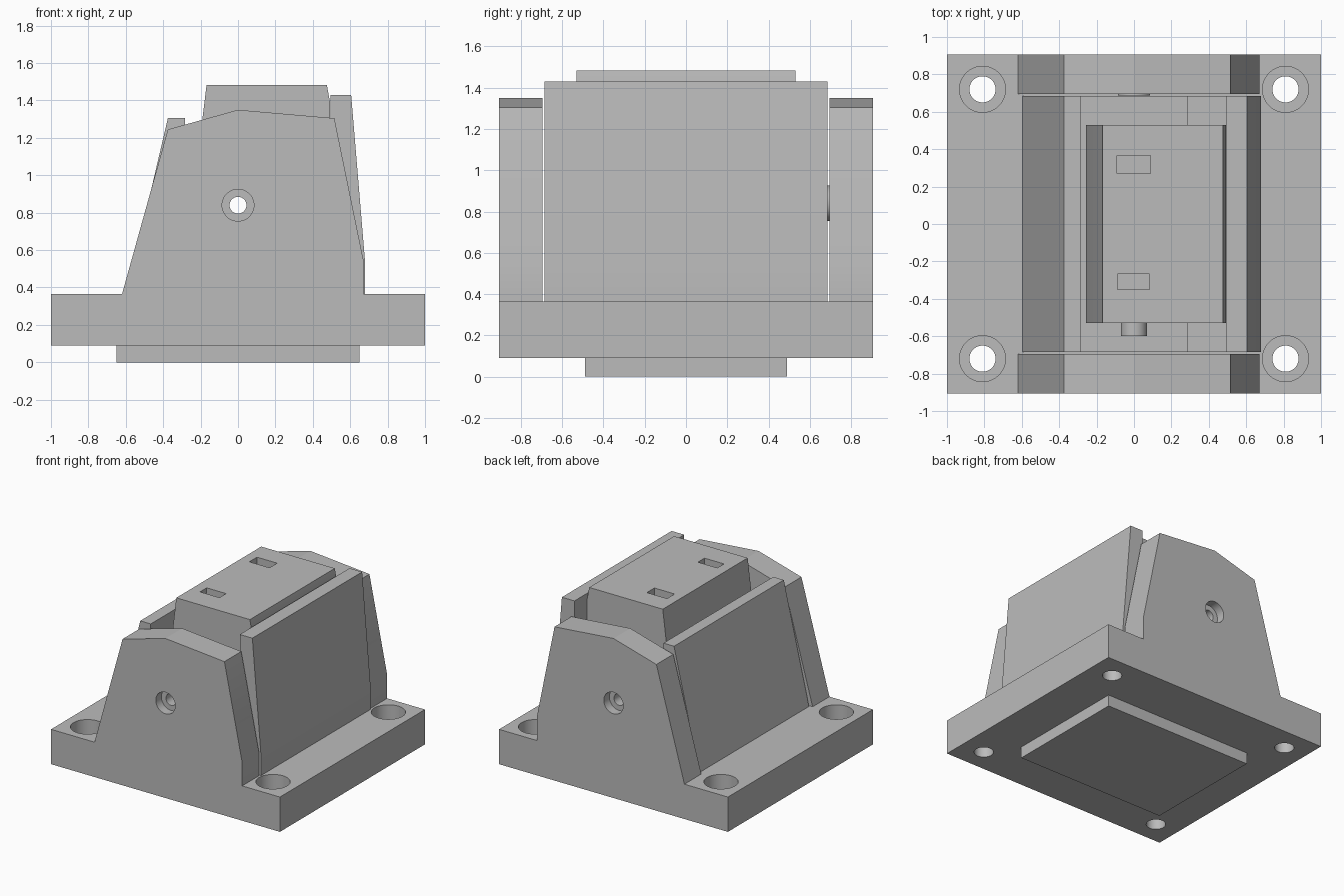
import bpy, bmesh
from math import pi, radians
from mathutils import Matrix

old = bpy.data.objects.get("Cube")
if old:
    bpy.data.objects.remove(old)

grey = bpy.data.materials.new("plain grey")
grey.use_nodes = True
colour = (0.5, 0.5, 0.5, 1)
grey.diffuse_color = colour
grey.node_tree.nodes["Principled BSDF"].inputs["Base Color"].default_value = colour


def finish(name, bm):
    bmesh.ops.recalc_face_normals(bm, faces=bm.faces)
    mesh = bpy.data.meshes.new(name)
    bm.to_mesh(mesh)
    bm.free()
    mesh.materials.append(grey)
    ob = bpy.data.objects.new(name, mesh)
    bpy.context.collection.objects.link(ob)
    return ob


def prism(name, profile, y0, y1):
    """Extrude an (x, z) outline from y0 to y1."""
    bm = bmesh.new()
    face = bm.faces.new([bm.verts.new((x, y0, z)) for x, z in profile])
    new = bmesh.ops.extrude_face_region(bm, geom=[face])["geom"]
    verts = [v for v in new if isinstance(v, bmesh.types.BMVert)]
    bmesh.ops.translate(bm, verts=verts, vec=(0, y1 - y0, 0))
    return finish(name, bm)


def box(name, x0, x1, y0, y1, z0, z1):
    return prism(name, [(x0, z0), (x1, z0), (x1, z1), (x0, z1)], y0, y1)


def cylinder(name, radius, start, end, axis, a, b):
    """Cylinder from start to end along 'Y' (at x, z) or 'Z' (at x, y)."""
    bm = bmesh.new()
    bmesh.ops.create_cone(bm, cap_ends=True, segments=48, radius1=radius,
                          radius2=radius, depth=end - start)
    mid = (start + end) / 2
    if axis == "Y":
        m = Matrix.Translation((a, mid, b)) @ Matrix.Rotation(pi / 2, 4, "X")
    else:
        m = Matrix.Translation((a, b, mid))
    bmesh.ops.transform(bm, matrix=m, verts=bm.verts)
    return finish(name, bm)


def combine(target, others, operation):
    """Apply a boolean with each helper, then discard the helper."""
    bpy.context.view_layer.objects.active = target
    for other in others:
        mod = target.modifiers.new("combine", "BOOLEAN")
        mod.operation = operation
        mod.solver = "EXACT"
        mod.object = other
        bpy.ops.object.modifier_apply(modifier=mod.name)
        bpy.data.objects.remove(other)


# Housing: base plate, underside pad and the two end cheeks
PIN_Z = 0.84
CHEEK_IN, CHEEK_OUT = 0.695, 0.905
housing = box("housing", -1, 1, -CHEEK_OUT, CHEEK_OUT, 0.09, 0.365)
cheek = [(-0.62, 0.2), (-0.62, 0.365), (-0.375, 1.245), (0, 1.35),
         (0.515, 1.305), (0.67, 0.55), (0.67, 0.2)]
combine(housing, [
    prism("front_cheek", cheek, -CHEEK_OUT, -CHEEK_IN),
    prism("back_cheek", cheek, CHEEK_IN, CHEEK_OUT),
    box("pad", -0.65, 0.65, -0.49, 0.49, 0, 0.2),
], "UNION")

# Counterbored mounting holes and pivot holes
cutters = []
for sx in (-1, 1):
    for sy in (-1, 1):
        cutters.append(cylinder("bolt_hole", 0.07, -0.1, 0.5, "Z", 0.81 * sx, 0.72 * sy))
        cutters.append(cylinder("bolt_seat", 0.123, 0.19, 0.5, "Z", 0.81 * sx, 0.72 * sy))
cutters.append(cylinder("front_pin_seat", 0.085, -1, -0.835, "Y", 0, PIN_Z))
cutters.append(cylinder("back_pin_seat", 0.085, 0.835, 1, "Y", 0, PIN_Z))
cutters.append(cylinder("pin_bore", 0.045, -1, 1, "Y", 0, PIN_Z))
combine(housing, cutters, "DIFFERENCE")

# Channel with a low and a high side plate
channel = prism("channel", [
    (-0.595, 0.365), (-0.375, 1.305), (-0.283, 1.305), (-0.283, 0.42),
    (0.283, 0.42), (0.283, 0.55), (0.5, 0.55), (0.495, 1.43),
    (0.605, 1.43), (0.68, 0.53), (0.68, 0.365)], -0.685, 0.685)

# Central block with tapered sides, two top slots and a pin bore
block = prism("central_block", [
    (-0.257, 0.7), (-0.257, 0.76), (-0.168, 1.483), (0.475, 1.483),
    (0.493, 1.385), (0.493, 0.7)], -0.53, 0.53)
combine(block, [cylinder("pin_stub", 0.07, -0.6, -0.5, "Y", 0, PIN_Z)], "UNION")
combine(block, [
    box("front_slot", -0.087, 0.083, -0.35, -0.267, 1.42, 1.6),
    box("back_slot", -0.09, 0.087, 0.27, 0.365, 1.42, 1.6),
    cylinder("block_bore", 0.045, -1, 1, "Y", 0, PIN_Z),
], "DIFFERENCE")

# Thin spacer ring against the back cheek
washer = cylinder("washer", 0.085, 0.686, 0.695, "Y", 0, PIN_Z)
combine(washer, [cylinder("washer_bore", 0.045, 0.6, 0.8, "Y", 0, PIN_Z)], "DIFFERENCE")

# Smooth the round surfaces, keep hard edges
bpy.ops.object.select_all(action="DESELECT")
for ob in (housing, channel, block, washer):
    ob.select_set(True)
bpy.context.view_layer.objects.active = housing
bpy.ops.object.shade_smooth_by_angle(angle=radians(20))
